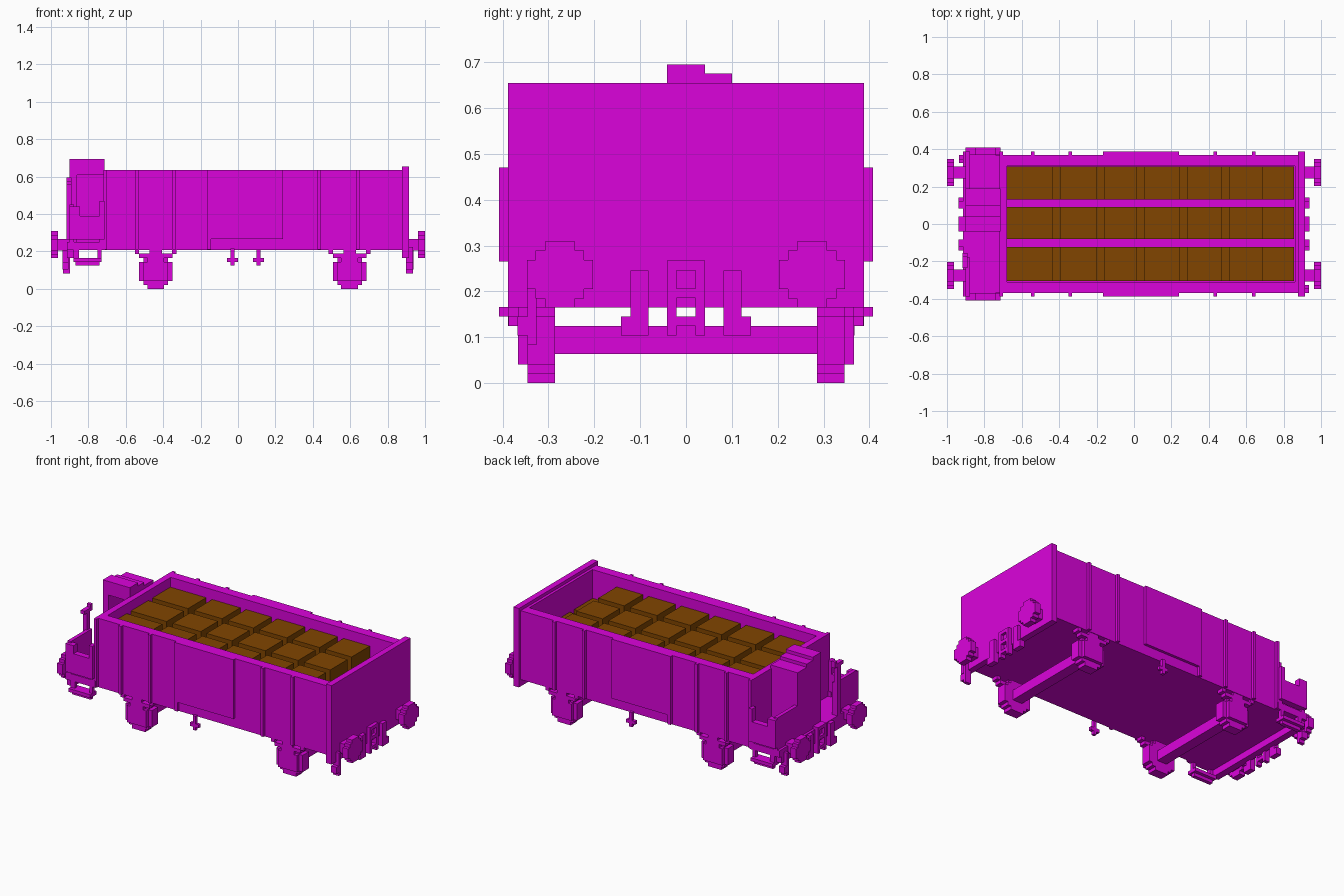
import bpy
import bmesh

cube = bpy.data.objects.get("Cube")
if cube:
    bpy.data.objects.remove(cube)


def make_material(name, colour):
    material = bpy.data.materials.new(name)
    material.use_nodes = True
    material.diffuse_color = colour
    material.node_tree.nodes["Principled BSDF"].inputs["Base Color"].default_value = colour
    return material


magenta = make_material("magenta paint", (0.71, 0.001, 0.71, 1))
brown = make_material("brown cargo", (0.22, 0.06, 0, 1))


def add_box(mesh, x, y, z):
    """Add one block given its (low, high) range on every axis."""
    verts = bmesh.ops.create_cube(mesh, size=1)["verts"]
    for vert in verts:
        for axis, limits in enumerate((x, y, z)):
            low, high = sorted(limits)
            vert.co[axis] = high if vert.co[axis] > 0 else low


def build(name, blocks, material=magenta):
    """Build one object out of a list of block ranges."""
    mesh = bmesh.new()
    for block in blocks:
        add_box(mesh, *block)
    data = bpy.data.meshes.new(name)
    mesh.to_mesh(data)
    mesh.free()
    data.materials.append(material)
    part = bpy.data.objects.new(name, data)
    bpy.context.collection.objects.link(part)
    return part


def around(centre, half):
    return (centre - half, centre + half)


def scaled(sign, low, high):
    return (sign * low, sign * high)


SIDES = {"front": -1, "back": 1}
ENDS = {"left": 1, "right": -1}
BODY = (-0.72, 0.9)
WALL = (0.21, 0.635)

# Open body
build("floor", [(BODY, (-0.37, 0.37), (0.207, 0.25))])
build("tall_end_wall", [
    ((0.877, 0.915), (-0.388, 0.388), (0.165, 0.655)),
    ((0.86, 0.88), (-0.37, 0.37), WALL),
])
build("low_end_wall", [((-0.72, -0.68), (-0.37, 0.37), WALL)])

for side, s in SIDES.items():
    build(side + "_wall", [(BODY, scaled(s, 0.31, 0.37), WALL)])
    # Door with a notch along its lower edge
    build(side + "_door", [
        ((-0.165, 0.24), scaled(s, 0.36, 0.387), (0.267, 0.635)),
        ((-0.165, -0.145), scaled(s, 0.36, 0.387), (0.21, 0.27)),
    ])
    posts = [(around(x, 0.009), scaled(s, 0.36, 0.387), WALL)
             for x in (-0.71, -0.542, -0.34, 0.435, 0.64)]
    build(side + "_wall_posts", posts)

# Cargo: a lower slab in each row with separate crates on top
crate_spans = [(-0.68, -0.435), (-0.393, -0.2), (-0.16, 0.015),
               (0.055, 0.245), (0.285, 0.47), (0.51, 0.69)]
for row, y in {"front": (-0.305, -0.122), "middle": (-0.08, 0.09), "back": (0.13, 0.308)}.items():
    build(row + "_cargo_slab", [((-0.68, 0.855), y, (0.25, 0.46))], brown)
    build(row + "_crates", [(span, y, (0.455, 0.575)) for span in crate_spans], brown)

# Wheels, bearings, springs and axles
for pair, x in {"left": 0.597, "right": -0.44}.items():
    build(pair + "_axle", [(around(x, 0.033), (-0.3, 0.3), (0.063, 0.124))])
    for side, s in SIDES.items():
        tread = scaled(s, 0.286, 0.346)
        build(f"{pair}_{side}_wheel", [
            (around(x, 0.09), tread, (0.041, 0.145)),
            (around(x, 0.066), tread, (0.021, 0.166)),
            (around(x, 0.045), tread, (0, 0.186)),
        ])
        build(f"{pair}_{side}_bearing", [
            (around(x, 0.066), scaled(s, 0.34, 0.367), (0.041, 0.145)),
            (around(x, 0.045), scaled(s, 0.34, 0.367), (0.14, 0.166)),
        ])
        build(f"{pair}_{side}_spring", [
            (around(x, 0.09), scaled(s, 0.325, 0.367), (0.166, 0.188)),
            (around(x, 0.033), scaled(s, 0.325, 0.367), (0.145, 0.21)),
            (around(x - 0.1, 0.012), scaled(s, 0.325, 0.367), (0.186, 0.21)),
            (around(x + 0.1, 0.012), scaled(s, 0.325, 0.367), (0.186, 0.21)),
        ])

# Brake levers under the sills
for side, s in SIDES.items():
    x = 0.04 + s * 0.07
    build(side + "_brake_lever", [
        (around(x, 0.01), scaled(s, 0.367, 0.387), (0.125, 0.215)),
        (around(x, 0.03), scaled(s, 0.367, 0.387), (0.145, 0.166)),
    ])

# Buffers, coupling, hoses and a corner hook on both ends
for end, e in ENDS.items():
    plate = scaled(e, 0.905, 0.937)
    for side, s in SIDES.items():
        y = s * 0.275
        head = scaled(e, 0.962, 1)
        build(f"{end}_{side}_buffer", [
            (scaled(e, 0.9, 0.97), around(y, 0.032), (0.205, 0.268)),
            (head, around(y, 0.072), (0.205, 0.268)),
            (head, around(y, 0.053), (0.185, 0.289)),
            (head, around(y, 0.033), (0.165, 0.309)),
        ])
        build(f"{end}_{side}_hose", [
            (plate, scaled(s, 0.082, 0.121), (0.104, 0.246)),
            (plate, scaled(s, 0.082, 0.142), (0.104, 0.145)),
        ])
    build(end + "_coupling", [
        (plate, (-0.041, -0.021), (0.104, 0.267)),
        (plate, (0.021, 0.041), (0.104, 0.267)),
        (plate, (-0.041, 0.041), (0.246, 0.267)),
        (plate, (-0.041, 0.041), (0.186, 0.206)),
        (plate, (-0.041, 0.041), (0.125, 0.145)),
        (scaled(e, 0.9, 0.92), (-0.041, 0.041), (0.186, 0.267)),
    ])
    build(end + "_corner_hook", [
        (scaled(e, 0.897, 0.935), scaled(-e, 0.326, 0.346), (0.083, 0.225)),
        (scaled(e, 0.897, 0.935), scaled(-e, 0.326, 0.368), (0.104, 0.145)),
    ])

# Brakeman's platform with steps and side panels
build("platform", [((-0.915, -0.71), (-0.388, 0.388), (0.207, 0.25))])
build("platform_beam", [((-0.915, -0.872), (-0.37, 0.37), (0.165, 0.225))])

for side, s in SIDES.items():
    build(side + "_step", [
        ((-0.88, -0.73), scaled(s, 0.345, 0.408), (0.145, 0.166)),
        ((-0.87, -0.74), scaled(s, 0.365, 0.388), (0.125, 0.15)),
        ((-0.88, -0.85), scaled(s, 0.365, 0.388), (0.145, 0.215)),
        ((-0.75, -0.73), scaled(s, 0.365, 0.388), (0.145, 0.215)),
    ])
    panel = scaled(s, 0.37, 0.408)
    build(side + "_platform_panel", [
        ((-0.9, -0.715), panel, (0.265, 0.39)),
        ((-0.74, -0.715), panel, (0.265, 0.47)),
        ((-0.9, -0.845), panel, (0.265, 0.44)),
        ((-0.9, -0.877), scaled(s, 0.18, 0.388), (0.245, 0.45)),
    ])
    build(side + "_panel_foot", [
        ((-0.9, -0.877), scaled(s, 0.365, 0.388), (0.245, 0.28)),
        ((-0.74, -0.715), scaled(s, 0.365, 0.388), (0.245, 0.28)),
    ])

# Brakeman's shelter, open to the front, with a stepped roof
ROOF = (-0.9, -0.715)
build("shelter", [
    (ROOF, (0.1, 0.19), (0.25, 0.655)),
    ((-0.9, -0.86), (-0.041, 0.19), (0.25, 0.655)),
    (ROOF, (-0.041, 0.1), (0.61, 0.675)),
    (ROOF, (-0.041, 0.041), (0.63, 0.695)),
])

# Brake crank
build("brake_crank", [
    ((-0.917, -0.89), (-0.21, -0.18), (0.25, 0.576)),
    ((-0.917, -0.89), (-0.235, -0.155), (0.555, 0.576)),
    ((-0.917, -0.89), (-0.175, -0.155), (0.555, 0.595)),
])
